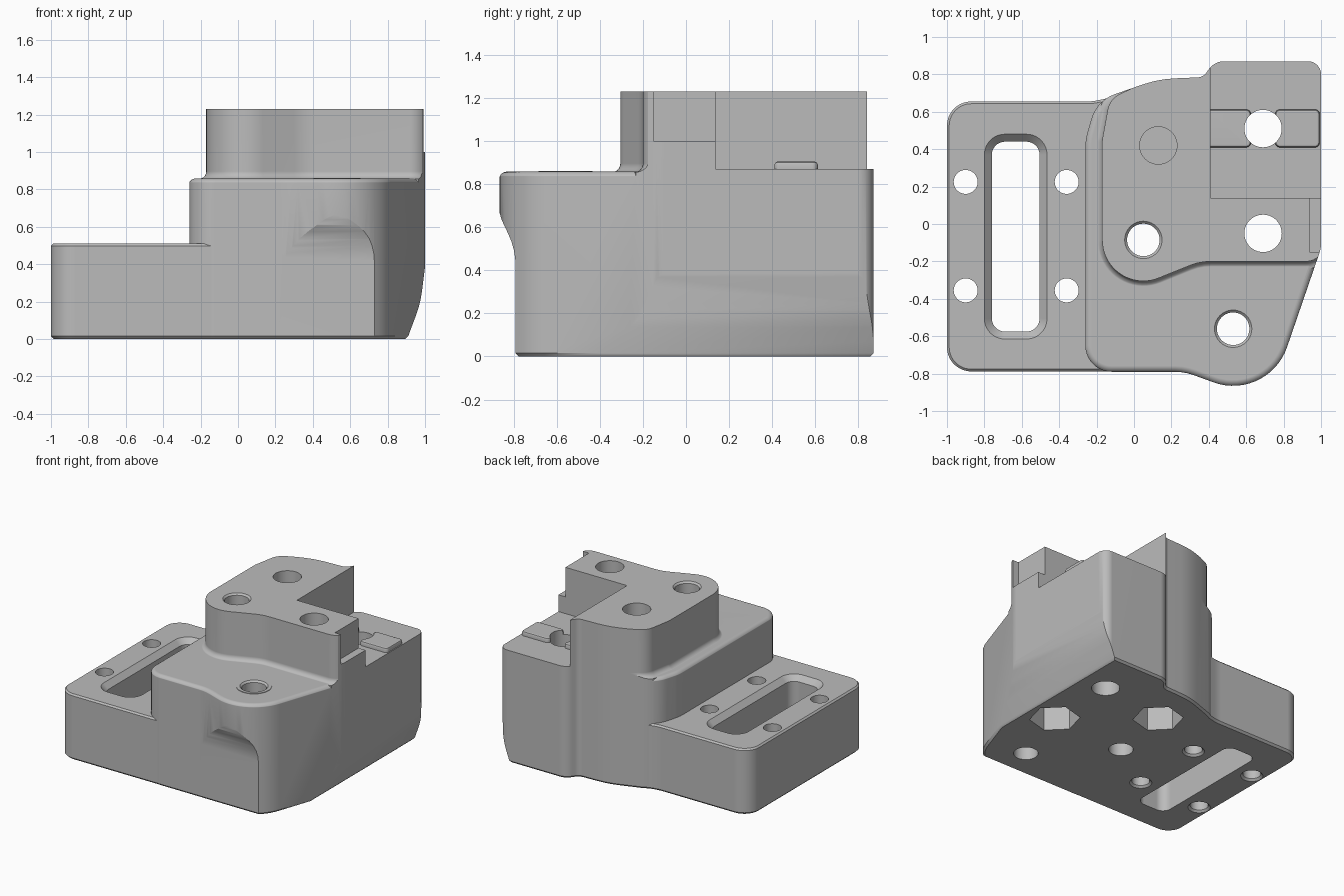
import bpy, bmesh, math
from mathutils import Vector, Matrix

cube = bpy.data.objects.get("Cube")
if cube:
    bpy.data.objects.remove(cube, do_unlink=True)

grey = bpy.data.materials.new("plain_grey")
grey.use_nodes = True
grey.diffuse_color = (0.5, 0.5, 0.5, 1)
grey.node_tree.nodes["Principled BSDF"].inputs["Base Color"].default_value = (0.5, 0.5, 0.5, 1)


def rounded(corners):
    """Polygon whose corners (x, y, radius) are replaced by arcs."""
    out, n = [], len(corners)
    for i, c in enumerate(corners):
        p = Vector(c[:2])
        r = c[2] if len(c) > 2 else 0
        a = (Vector(corners[i - 1][:2]) - p).normalized()
        b = (Vector(corners[(i + 1) % n][:2]) - p).normalized()
        turn = math.pi - a.angle(b)
        if r == 0 or turn < 0.01:
            out.append(p)
            continue
        start = p + a * r * math.tan(turn / 2)
        centre = p + (a + b).normalized() * r / math.cos(turn / 2)
        sign = 1 if a.x * b.y - a.y * b.x < 0 else -1
        steps = max(3, int(turn / 0.1))
        for k in range(steps + 1):
            out.append(centre + Matrix.Rotation(sign * turn * k / steps, 2) @ (start - centre))
    return out


def offset(pts, d):
    """Move a counter-clockwise outline outwards by d."""
    out, n = [], len(pts)
    for i, p in enumerate(pts):
        a = (p - pts[i - 1]).normalized()
        b = (pts[(i + 1) % n] - p).normalized()
        na, nb = Vector((a.y, -a.x)), Vector((b.y, -b.x))
        out.append(p + (na + nb) * d / max(0.3, 1 + na.dot(nb)))
    return out


def loft(name, pts, levels, axes="xyz"):
    """Stack an outline through (height, offset) levels; axes places u, v and the height."""
    bm = bmesh.new()
    rings = []
    for h, d in levels:
        ring = []
        for p in offset(pts, d):
            co = dict(zip(axes, (p.x, p.y, h)))
            ring.append(bm.verts.new((co["x"], co["y"], co["z"])))
        rings.append(ring)
    n = len(pts)
    for lo, hi in zip(rings, rings[1:]):
        for i in range(n):
            j = (i + 1) % n
            bm.faces.new((lo[i], lo[j], hi[j], hi[i]))
    bm.faces.new(rings[0][::-1])
    bm.faces.new(rings[-1])
    bmesh.ops.recalc_face_normals(bm, faces=bm.faces[:])
    mesh = bpy.data.meshes.new(name)
    bm.to_mesh(mesh)
    bm.free()
    mesh.materials.append(grey)
    obj = bpy.data.objects.new(name, mesh)
    bpy.context.collection.objects.link(obj)
    return obj


def combine(target, tool, operation):
    """Apply a boolean and remove the helper."""
    mod = target.modifiers.new("cut", "BOOLEAN")
    mod.operation, mod.solver, mod.object = operation, "EXACT", tool
    bpy.context.view_layer.objects.active = target
    bpy.ops.object.modifier_apply(modifier=mod.name)
    bpy.data.objects.remove(tool, do_unlink=True)


def box(x0, x1, y0, y1, r=0):
    return rounded([(x0, y0, r), (x1, y0, r), (x1, y1, r), (x0, y1, r)])


def ngon(x, y, r, n=40, start=0.0):
    return [Vector((x + r * math.cos(start + math.tau * k / n),
                    y + r * math.sin(start + math.tau * k / n))) for k in range(n)]


ARC = [math.pi / 2 * k / 6 for k in range(7)]
LEDGE, TOP, PLATE = 0.858, 1.23, 0.51

# Main block with a rounded ledge edge
block = rounded([(-0.26, -0.79, 0.14), (0.27, -0.79, 0.3), (0.717, -0.953, 0.305),
                 (1, -0.13, 0.15), (1, 0.87, 0.07), (0.43, 0.87, 0.1),
                 (0.37, 0.785, 0.06), (0.13, 0.775, 0.6), (-0.2, 0.66, 0.2),
                 (-0.26, 0.45, 0.3)])
edge = 0.035
body = loft("mount_body", block, [(-0.1, 0.003)] + [
    (LEDGE - edge * (1 - math.sin(a)), 0.003 - edge * (1 - math.cos(a))) for a in ARC])

# Upper boss with a fillet at its foot
boss = rounded([(-0.17, -0.411, 0.22), (0.353, -0.2, 0.3), (1.02, -0.2, 0.1), (1.02, 1),
                (0.15, 1), (0.15, 0.8), (-0.13, 0.67, 0.12), (-0.17, 0.45, 0.1)])
foot = 0.04
combine(body, loft("boss", boss, [(0.5, foot)] + [
    (LEDGE - 0.002 + foot * (1 - math.cos(a)), foot * (1 - math.sin(a))) for a in ARC]
    + [(TOP, 0)]), "UNION")

# Trim to the outer walls, the bulged front and the curved right side
combine(body, loft("walls", block, [(0, -0.015), (0.015, 0), (1.5, 0)]), "INTERSECT")
front = rounded([(-0.761, -0.015), (-0.791, 0.015), (-0.791, 0.5, 0.35),
                 (-0.875, 0.67, 0.3), (-0.875, 2), (2, 2), (2, -0.015)])
combine(body, loft("front_limit", front, [(-2, 0), (2, 0)], "yzx"), "INTERSECT")
side = rounded([(-2, -0.015), (0.88, -0.015), (0.91, 0.015), (0.975, 0.19, 0.5),
                (1.002, 0.4, 0.5), (1.002, 2), (-2, 2)])
combine(body, loft("side_limit", side, [(-2, 0), (2, 0)], "xzy"), "INTERSECT")

# Low plate
plate = rounded([(-1, -0.788, 0.13), (0.3, -0.788), (0.3, 0.6), (-0.02, 0.7),
                 (-0.22, 0.655, 0.3), (-1, 0.655, 0.13)])
combine(body, loft("plate", plate, [(0, -0.015), (0.015, 0), (PLATE - 0.012, 0),
                                    (PLATE, -0.012)]), "UNION")

# Pocket and side notch in the boss
combine(body, loft("pocket", box(0.41, 1.5, 0.138, 1.5), [(0.87, 0), (2, 0)]), "DIFFERENCE")
combine(body, loft("notch", box(0.94, 1.5, -0.152, 0.3), [(1.0, 0), (2, 0)]), "DIFFERENCE")

# Raised pads in the pocket and a low ring on the ledge
for x0, x1 in ((0.38, 0.625), (0.755, 0.993)):
    combine(body, loft("pad", box(x0, x1, 0.41, 0.612, 0.025),
                       [(0.8, 0), (0.89, 0), (0.9, -0.005), (0.905, -0.015)]), "UNION")
combine(body, loft("ring", ngon(0.53, -0.56, 0.125), [(0.8, 0), (0.862, 0)]), "UNION")

# Long slot with a flared mouth
combine(body, loft("slot", box(-0.76, -0.505, -0.575, 0.44, 0.07),
                   [(-0.1, 0), (PLATE - 0.04, 0), (PLATE + 0.01, 0.05)]), "DIFFERENCE")

# Plate screw holes
for x in (-0.9, -0.36):
    for y in (-0.355, 0.225):
        combine(body, loft("screw_hole", ngon(x, y, 0.064),
                           [(-0.01, 0.025), (0.015, 0), (1, 0)]), "DIFFERENCE")

# Through holes, two of them with a chamfered rim
for x, y, r, rim in ((0.13, 0.42, 0.1, 0), (0.69, -0.05, 0.1, 0), (0.69, 0.51, 0.1, 0),
                     (0.05, -0.085, 0.087, TOP), (0.53, -0.56, 0.087, 0.862)):
    levels = [(-0.1, 0), (rim - 0.013, 0), (rim + 0.01, 0.023)] if rim else [(-0.1, 0), (2, 0)]
    combine(body, loft("through_hole", ngon(x, y, r), levels), "DIFFERENCE")

# Hexagonal nut recesses underneath
for x, y in ((0.13, 0.42), (0.69, -0.05)):
    combine(body, loft("nut_recess", ngon(x, y, 0.18, 6, -math.pi / 4),
                       [(-0.1, 0), (0.35, 0)]), "DIFFERENCE")

# One material, smooth curves with sharp edges kept
body.data.materials.clear()
body.data.materials.append(grey)
for poly in body.data.polygons:
    poly.material_index = 0
bpy.ops.object.select_all(action="DESELECT")
body.select_set(True)
bpy.context.view_layer.objects.active = body
bpy.ops.object.shade_smooth_by_angle(angle=math.radians(30))
weighted = body.modifiers.new("even_shading", "WEIGHTED_NORMAL")
weighted.keep_sharp = True
